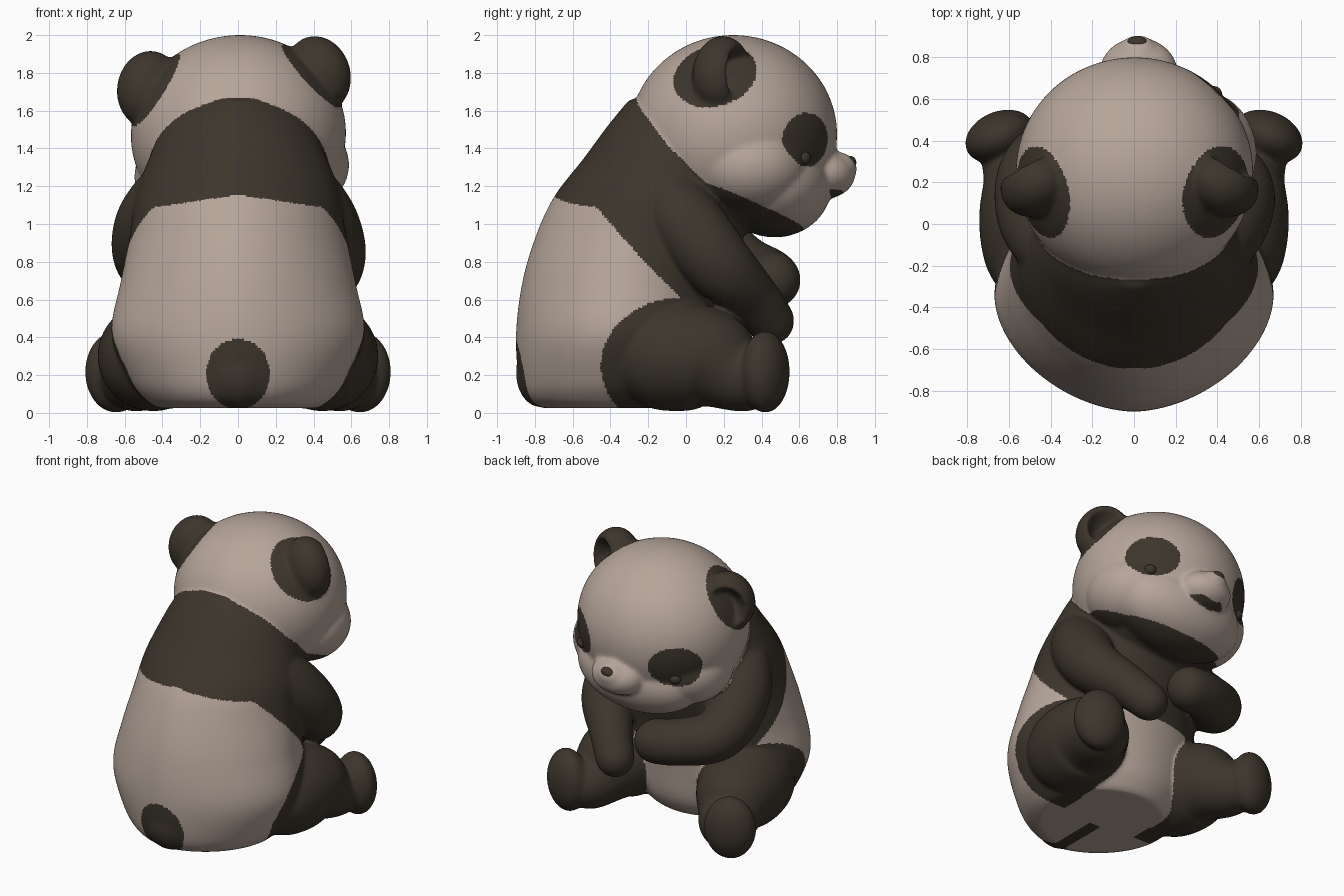
import bpy, bmesh, math
from mathutils import Vector, Matrix
from mathutils.bvhtree import BVHTree

if "Cube" in bpy.data.objects:
    bpy.data.objects.remove(bpy.data.objects["Cube"])

def material(name, rgb):
    m = bpy.data.materials.new(name)
    m.diffuse_color = (*rgb, 1)
    m.use_nodes = True
    m.node_tree.nodes["Principled BSDF"].inputs["Base Color"].default_value = m.diffuse_color
    return m

LIGHT = material("warm cream fur", (0.47, 0.38, 0.325))
DARK = material("dark brown fur", (0.046, 0.036, 0.025))

# The head leans a little to one side
ROLL = (Matrix.Translation((0, 0.25, 1.5)) @ Matrix.Rotation(-0.09, 4, 'Y')
        @ Matrix.Translation((0, -0.25, -1.5)))
UNROLL = ROLL.inverted()

clay = bmesh.new()   # all parts that get fused into one soft skin
rules = []           # colour rule for each face of the clay

def add_to_clay(bm, is_dark):
    bmesh.ops.recalc_face_normals(bm, faces=bm.faces)
    me = bpy.data.meshes.new("part")
    bm.to_mesh(me)
    bm.free()
    rules.extend([is_dark] * len(me.polygons))
    clay.from_mesh(me)
    bpy.data.meshes.remove(me)

def make_object(bm, name):
    me = bpy.data.meshes.new(name)
    bm.to_mesh(me)
    bm.free()
    ob = bpy.data.objects.new(name, me)
    bpy.context.collection.objects.link(ob)
    return ob

def dark(c):
    return True

def ellipsoid(centre, radii, is_dark=dark, rot=None, matrix=None, seg=64, shape=None, name=None):
    bm = bmesh.new()
    bmesh.ops.create_uvsphere(bm, u_segments=seg, v_segments=seg // 2, radius=1)
    if shape:
        for v in bm.verts:
            shape(v.co)
    bm.transform((matrix or Matrix()) @ Matrix.Translation(centre) @ (rot or Matrix())
                 @ Matrix.Diagonal((*radii, 1)))
    if not name:
        return add_to_clay(bm, is_dark)
    for f in bm.faces:
        f.smooth = True
    make_object(bm, name).data.materials.append(DARK)

def spline(rows, n):
    """Catmull-Rom samples through rows of numbers."""
    p = [rows[0]] + list(rows) + [rows[-1]]
    out = []
    for i in range(n + 1):
        s = min(i / n * (len(rows) - 1), len(rows) - 1 - 1e-6)
        k, t = int(s), s - int(s)
        a, b, c, d = p[k:k + 4]
        out.append([0.5 * (2 * q + (r - o) * t + (2 * o - 5 * q + 4 * r - u) * t * t
                           + (3 * q - o - 3 * r + u) * t ** 3)
                    for o, q, r, u in zip(a, b, c, d)])
    return out

def skin(rings):
    """Bridge rings of points and close both ends."""
    bm = bmesh.new()
    vs = [[bm.verts.new(p) for p in ring] for ring in rings]
    n = len(vs[0])
    for a, b in zip(vs, vs[1:]):
        for i in range(n):
            j = (i + 1) % n
            bm.faces.new((a[i], a[j], b[j], b[i]))
    bm.faces.new(vs[0])
    bm.faces.new(vs[-1])
    return bm

def limb(pts, n=56, seg=36):
    """Round tube with varying radius and rounded tips; rows are x, y, z, radius."""
    s = spline(pts, n)
    c = [Vector(q[:3]) for q in s]
    dist = [0]
    for a, b in zip(c, c[1:]):
        dist.append(dist[-1] + (b - a).length)
    rings = []
    for i, p in enumerate(c):
        t = (c[min(i + 1, n)] - c[max(i - 1, 0)]).normalized()
        u = t.cross(Vector((0.3, 0.1, 1))).normalized()
        w = t.cross(u)
        r = s[i][3]
        d = min(dist[i], dist[-1] - dist[i])
        if d < r:
            r *= max(0.03, math.sqrt(1 - (1 - d / r) ** 2))
        rings.append([p + r * (u * math.cos(2 * math.pi * k / seg) + w * math.sin(2 * math.pi * k / seg))
                      for k in range(seg)])
    add_to_clay(skin(rings), dark)

# Body: stacked oval sections (height, back y, front y, half width), narrower at the back
sections = [(0.025, -0.75, 0.08, 0.42), (0.07, -0.84, 0.12, 0.49), (0.18, -0.885, 0.17, 0.58),
            (0.42, -0.9, 0.2, 0.67), (0.7, -0.865, 0.24, 0.62), (0.95, -0.79, 0.31, 0.57),
            (1.15, -0.695, 0.35, 0.54), (1.35, -0.54, 0.3, 0.47), (1.5, -0.43, 0.2, 0.39),
            (1.6, -0.35, 0.1, 0.29), (1.66, -0.3, 0.0, 0.15)]
SEG = 96
rings = []
for z, back, front, half in spline(sections, 80):
    cy, ry = (back + front) / 2, (front - back) / 2
    ring = []
    for k in range(SEG):
        c, s = math.cos(2 * math.pi * k / SEG), math.sin(2 * math.pi * k / SEG)
        e = 1.12 if s < 0 else 1
        ring.append((half * math.copysign(abs(c) ** e, c), cy + ry * math.copysign(abs(s) ** e, s), z))
    rings.append(ring)

def body_dark(c):
    band = max(0.56, 1.155 - 0.15 * abs(c.x) - 1.05 * max(0, c.y + 0.47))
    thigh = abs(c.x) > 0.3 and ((c.y + 0.02) / 0.43) ** 2 + ((c.z - 0.25) / 0.36) ** 2 < 1
    tail = c.y < -0.4 and (c.x / 0.17) ** 2 + ((c.z - 0.205) / 0.185) ** 2 < 1
    return c.z > band or thigh or tail

add_to_clay(skin(rings), body_dark)
ellipsoid((0, -0.77, 0.21), (0.17, 0.13, 0.18), body_dark)   # tail

# Head with collar edge, eye and ear patches
def head_dark(p):
    c = UNROLL @ p
    x = abs(c.x)
    collar = c.z < (1.22 - 0.4 * c.y if c.y > 0.1 else 1.28 - c.y)
    eye = c.y > 0.3 and ((x - 0.39) ** 2 + (c.y - 0.66) ** 2) / 0.185 ** 2 + ((c.z - 1.41) / 0.145) ** 2 < 1
    ear = (Vector((x, c.y, c.z)) - Vector((0.43, 0.15, 1.76))).length < 0.225
    return collar or eye or ear

def mouth(p):
    c = UNROLL @ p
    return 1.12 < c.z < 1.17 and 0.68 < c.y < 0.83

ellipsoid((0, 0.25, 1.475), (0.57, 0.55, 0.525), head_dark, matrix=ROLL, seg=96)
ellipsoid((0, 0.47, 1.2), (0.46, 0.3, 0.27), head_dark, matrix=ROLL)          # jaw
ellipsoid((0, 0.72, 1.26), (0.19, 0.175, 0.13), mouth, matrix=ROLL)           # snout
ellipsoid((0, 0.8, 1.29), (0.11, 0.105, 0.09), mouth, matrix=ROLL)            # snout tip
ellipsoid((0, 0.868, 1.325), (0.05, 0.034, 0.035), matrix=ROLL, seg=24, name="nose")

# Ears, hollow at the front
def hollow(co):
    if co.y > 0:
        co.y -= 1.1 * max(0, 1 - (co.x ** 2 + co.z ** 2) / 0.5)

for side, word in ((1, "right"), (-1, "left")):
    ellipsoid((0.3 * side, 0.34, 1.28), (0.27, 0.3, 0.24), head_dark, matrix=ROLL)   # cheek
    turn = Matrix.Rotation(-0.5 * side, 4, 'Z') @ Matrix.Rotation(-0.3 * side, 4, 'Y')
    ellipsoid((0.45 * side, 0.19, 1.755), (0.175, 0.15, 0.205), rot=turn, matrix=ROLL, shape=hollow)
    ellipsoid((0.367 * side, 0.62, 1.315), (0.042, 0.042, 0.036), matrix=ROLL, seg=20, name=word + "_eye")
    # Leg and splayed foot
    limb([(0.40 * side, -0.42, 0.27, 0.24), (0.44 * side, -0.1, 0.3, 0.29),
          (0.48 * side, 0.12, 0.28, 0.27), (0.54 * side, 0.3, 0.2, 0.195),
          (0.61 * side, 0.48, 0.2, 0.19)])
    ellipsoid((0.645 * side, 0.42, 0.217), (0.172, 0.12, 0.217), rot=Matrix.Rotation(-0.4 * side, 4, 'Z'))

# Arms: one hangs down, the other crosses the belly
limb([(0.28, -0.2, 1.25, 0.18), (0.44, 0.0, 1.0, 0.2), (0.485, 0.18, 0.78, 0.18),
      (0.34, 0.36, 0.6, 0.14), (0.18, 0.51, 0.4, 0.12)])
limb([(-0.28, -0.2, 1.25, 0.18), (-0.45, 0.02, 1.0, 0.2), (-0.46, 0.27, 0.79, 0.175),
      (-0.22, 0.43, 0.72, 0.155), (0.06, 0.47, 0.69, 0.145)])

# Fuse the parts, soften the joints and colour each face by the part it came from
clay.faces.ensure_lookup_table()
tree = BVHTree.FromBMesh(clay)
source = make_object(clay, "parts")
fuse = source.modifiers.new("fuse", 'REMESH')
fuse.mode = 'VOXEL'
fuse.voxel_size = 0.0125
soften = source.modifiers.new("soften", 'SMOOTH')
soften.factor = 0.5
soften.iterations = 14
me = bpy.data.meshes.new_from_object(source.evaluated_get(bpy.context.evaluated_depsgraph_get()))
bpy.data.objects.remove(source)
me.name = "fur_skin"
me.materials.clear()
me.materials.append(LIGHT)
me.materials.append(DARK)
for f in me.polygons:
    f.use_smooth = True
    f.material_index = int(rules[tree.find_nearest(f.center)[2]](f.center))
bpy.context.collection.objects.link(bpy.data.objects.new("fur_skin", me))
